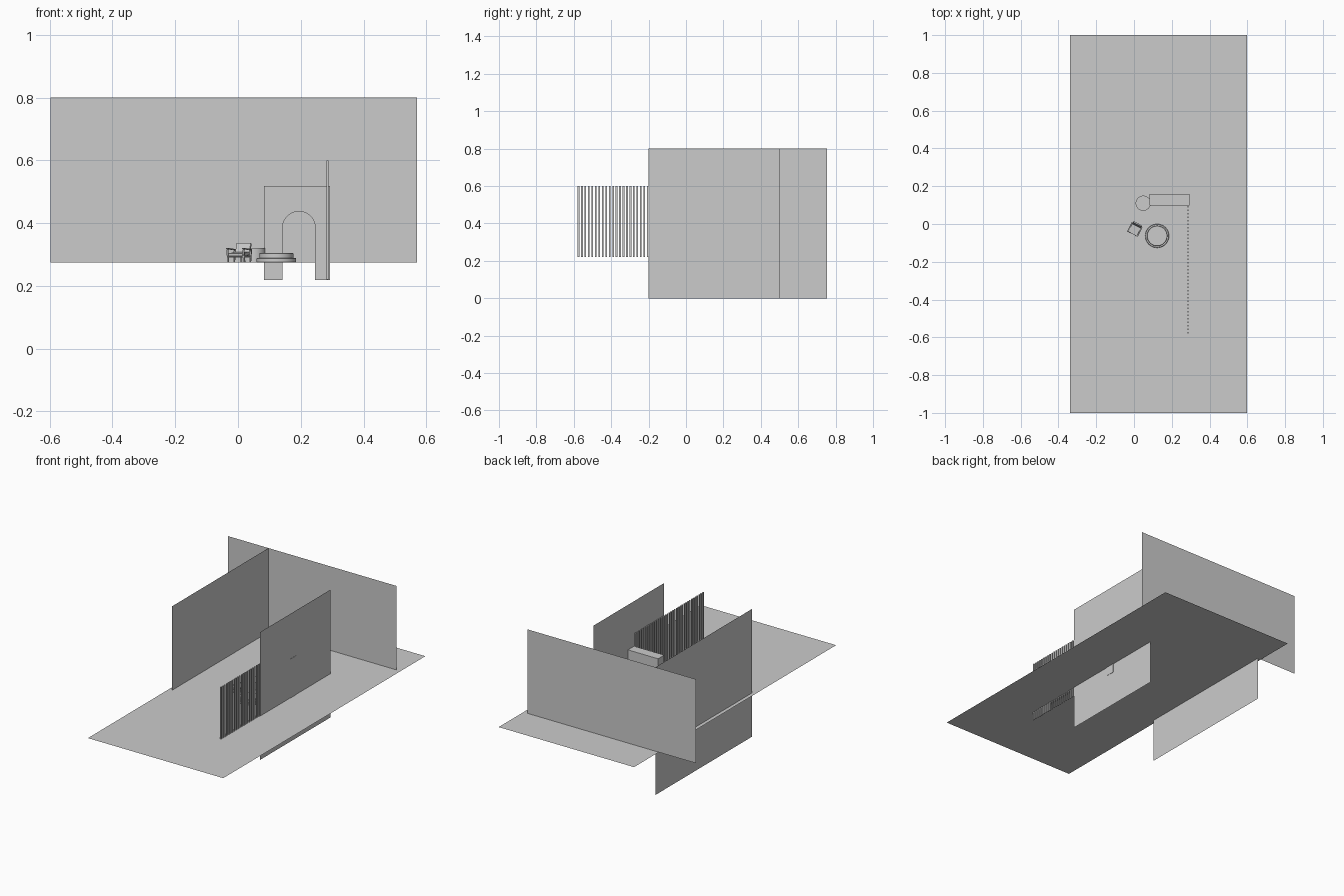
import bpy, bmesh, math
from mathutils import Matrix, Vector

if "Cube" in bpy.data.objects:
    bpy.data.objects.remove(bpy.data.objects["Cube"])

FLOOR = 0.274


def mesh_object(name, bm):
    bmesh.ops.recalc_face_normals(bm, faces=bm.faces)
    me = bpy.data.meshes.new(name)
    bm.to_mesh(me)
    bm.free()
    ob = bpy.data.objects.new(name, me)
    bpy.context.collection.objects.link(ob)
    return ob


def sheet(name, corners):
    bm = bmesh.new()
    bm.faces.new([bm.verts.new(c) for c in corners])
    return mesh_object(name, bm)


def add_box(bm, center, size, rot=None):
    m = Matrix.Translation(center) @ (rot or Matrix()) @ Matrix.Diagonal((*size, 1))
    bmesh.ops.create_cube(bm, size=1, matrix=m)


def extrude_profile(name, pts, offset):
    bm = bmesh.new()
    face = bm.faces.new([bm.verts.new(p) for p in pts])
    ext = bmesh.ops.extrude_face_region(bm, geom=[face], use_keep_orig=True)
    verts = [g for g in ext["geom"] if isinstance(g, bmesh.types.BMVert)]
    bmesh.ops.translate(bm, verts=verts, vec=offset)
    return mesh_object(name, bm)


def lathe(name, profile, loc, n=48):
    bm = bmesh.new()
    vs = [bm.verts.new((r, 0, z)) for r, z in profile]
    es = [bm.edges.new(p) for p in zip(vs, vs[1:])]
    bmesh.ops.spin(bm, geom=vs + es, axis=(0, 0, 1), cent=(0, 0, 0),
                   angle=2 * math.pi, steps=n)
    bmesh.ops.remove_doubles(bm, verts=bm.verts, dist=1e-5)
    ob = mesh_object(name, bm)
    ob.location = loc
    bpy.ops.object.select_all(action='DESELECT')
    ob.select_set(True)
    bpy.context.view_layer.objects.active = ob
    bpy.ops.object.shade_smooth_by_angle(angle=math.radians(30))
    return ob


# Floor and the three single-sheet walls
sheet("floor", [(-.34, -1, FLOOR), (.598, -1, FLOOR), (.598, 1, FLOOR), (-.34, 1, FLOOR)])
sheet("back_wall", [(-.598, .755, FLOOR), (.571, .755, FLOOR), (.571, .755, .8), (-.598, .755, .8)])
for name, x, y1 in (("left_wall", -.317, .755), ("right_wall", .2915, .5)):
    sheet(name, [(x, -.2, 0), (x, y1, 0), (x, y1, .8), (x, -.2, .8)])

# Arched fireplace surround
x0, x1, cx, r, spring = .083, .2935, .194, .052, .385
base, top = .218, .518
arch = [(cx + r * math.cos(a), spring + r * math.sin(a))
        for a in (math.pi * i / 24 for i in range(25))]
outline = [(x0, top), (x0, base), (cx - r, base)] + arch[::-1] + [(cx + r, base), (x1, base), (x1, top)]
extrude_profile("fireplace", [(x, .097, z) for x, z in outline], (0, .061, 0))

# Slatted screen
bm = bmesh.new()
count, start, end = 37, -.575, .092
for i in range(count):
    y = start + (end - start) * i / (count - 1)
    add_box(bm, (.2855, y, .41), (.006, .009, .38))
mesh_object("slat_screen", bm)

# Low round table and stool
lathe("round_table", [(0, 0), (.061, 0), (.063, .002), (.063, .013), (.061, .015), (.054, .015),
                      (.054, .029), (.052, .031), (0, .031)], (.1225, -.063, FLOOR))
lathe("round_stool", [(0, 0), (.04, 0), (.04, .046), (0, .046)], (.0487, .11, FLOOR))

# Armchair, modelled facing -y and then turned
turn = Matrix.Translation((.005, -.027, FLOOR)) @ Matrix.Rotation(math.radians(-28), 4, 'Z')
bm = bmesh.new()
for s in (-1, 1):
    x = s * .029
    add_box(bm, (x, -.025, .021), (.005, .005, .042), Matrix.Rotation(.12, 4, 'X'))
    add_box(bm, (x, .02, .022), (.005, .005, .044), Matrix.Rotation(-.15, 4, 'X'))
    add_box(bm, (x, -.003, .043), (.006, .056, .004), Matrix.Rotation(-.08, 4, 'X'))
    add_box(bm, (x, -.003, .02), (.004, .046, .004))
for y in (-.024, .02):
    add_box(bm, (0, y, .019), (.058, .004, .005))
mesh_object("chair_frame", bm).matrix_world = turn

for name, center, size, tilt in (
        ("chair_seat", (0, -.003, .027), (.052, .052, .01), .08),
        ("chair_back", (0, .026, .045), (.052, .008, .036), -.3)):
    bm = bmesh.new()
    add_box(bm, center, size, Matrix.Rotation(tilt, 4, 'X'))
    ob = mesh_object(name, bm)
    ob.matrix_world = turn
    bev = ob.modifiers.new("soft_edge", 'BEVEL')
    bev.width, bev.segments = .002, 2
